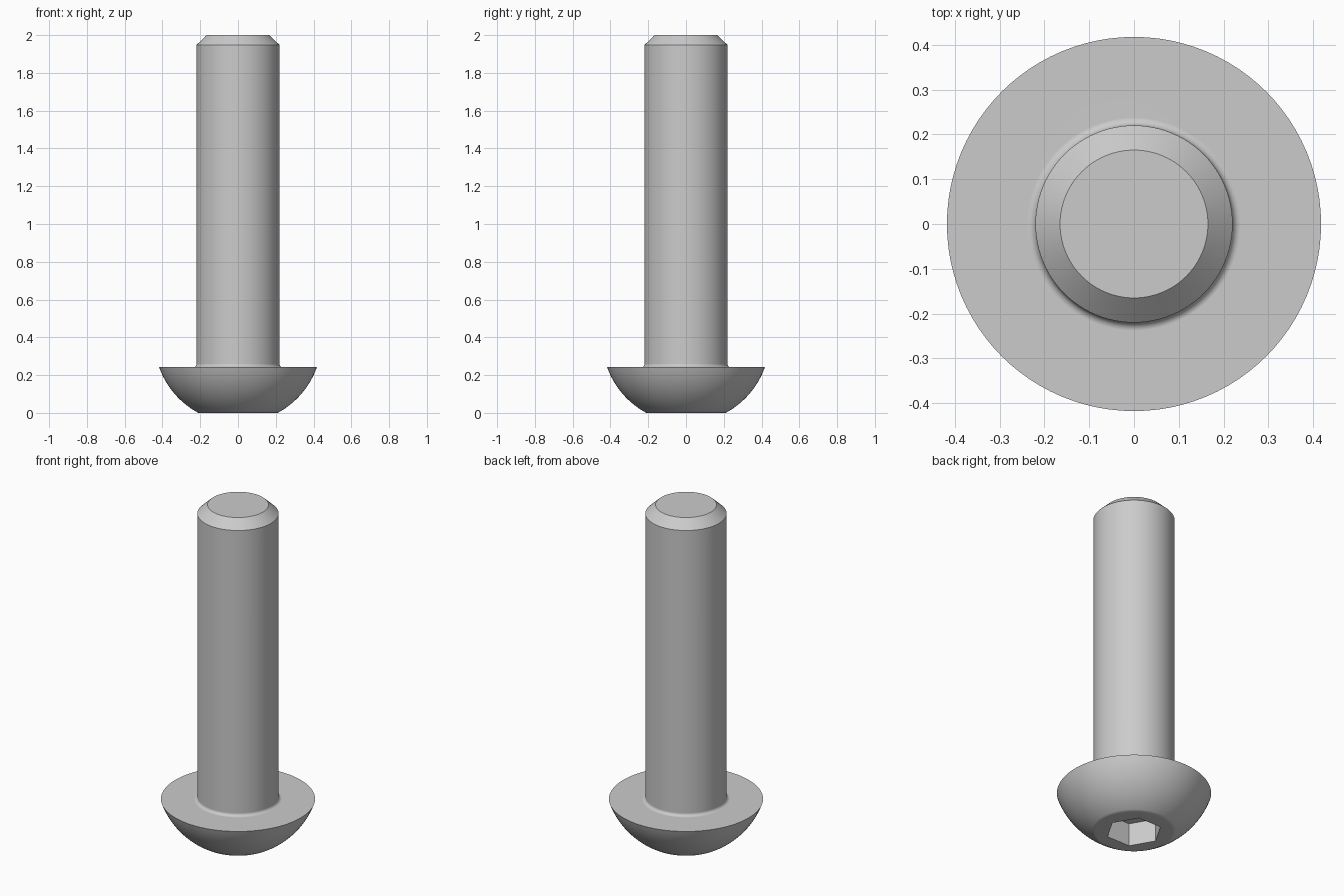
import bpy
import bmesh
from math import sin, cos, tau, pi, atan2, hypot, radians

cube = bpy.data.objects.get("Cube")
if cube:
    bpy.data.objects.remove(cube, do_unlink=True)

# Main sizes
SEGMENTS = 96
HEAD_R, HEAD_H, FACE_R = 0.4176, 0.2418, 0.21
SHAFT_R, FILLET, TIP_R, CHAMFER_Z = 0.22, 0.018, 0.165, 1.948
SOCKET_R, SOCKET_DEPTH = 0.1523, 0.137


def arc(cx, cz, r, start, end, steps):
    """Points (radius, height) along an arc from start to end angle."""
    angles = [start + (end - start) * i / steps for i in range(steps + 1)]
    return [(cx + r * cos(a), cz + r * sin(a)) for a in angles]


def ring(bm, r, z, count):
    return [bm.verts.new((r * cos(tau * i / count), r * sin(tau * i / count), z))
            for i in range(count)]


def join(bm, lower, upper):
    n = len(lower)
    for i in range(n):
        j = (i + 1) % n
        bm.faces.new((lower[i], lower[j], upper[j], upper[i]))


# Half profile: domed head centred on the axis, fillet, shaft, chamfered tip
dome_z = (HEAD_R**2 + HEAD_H**2 - FACE_R**2) / (2 * HEAD_H)
dome = arc(0, dome_z, hypot(FACE_R, dome_z),
           atan2(-dome_z, FACE_R), atan2(HEAD_H - dome_z, HEAD_R), 16)
fillet = arc(SHAFT_R + FILLET, HEAD_H + FILLET, FILLET, 1.5 * pi, pi, 6)
profile = dome + fillet + [(SHAFT_R, CHAMFER_Z), (TIP_R, 2.0)]

# Revolve the profile
bm = bmesh.new()
rings = [ring(bm, r, z, SEGMENTS) for r, z in profile]
for lower, upper in zip(rings, rings[1:]):
    join(bm, lower, upper)
bm.faces.new(rings[-1])

# Hexagonal socket sunk into the flat of the head
rim = ring(bm, SOCKET_R, 0, 6)
floor = ring(bm, SOCKET_R, SOCKET_DEPTH, 6)
join(bm, rim, floor)
bm.faces.new(floor)
per_side = SEGMENTS // 6
for i in range(6):
    outer = [rings[0][(i * per_side + k) % SEGMENTS] for k in range(per_side + 1)]
    bm.faces.new(outer + [rim[(i + 1) % 6], rim[i]])
bmesh.ops.recalc_face_normals(bm, faces=bm.faces)

mesh = bpy.data.meshes.new("button_head_bolt")
bm.to_mesh(mesh)
bm.free()
bolt = bpy.data.objects.new("button_head_bolt", mesh)
bpy.context.collection.objects.link(bolt)

# Plain grey steel
steel = bpy.data.materials.new("grey_steel")
steel.use_nodes = True
colour = (0.6, 0.6, 0.6, 1)
steel.diffuse_color = colour
for node in steel.node_tree.nodes:
    if node.type == "BSDF_PRINCIPLED":
        node.inputs["Base Color"].default_value = colour
mesh.materials.append(steel)

# Smooth round surfaces, crisp edges
bpy.ops.object.select_all(action="DESELECT")
bolt.select_set(True)
bpy.context.view_layer.objects.active = bolt
bpy.ops.object.shade_smooth_by_angle(angle=radians(30))
weighted = bolt.modifiers.new("weighted_normals", "WEIGHTED_NORMAL")
weighted.keep_sharp = True
